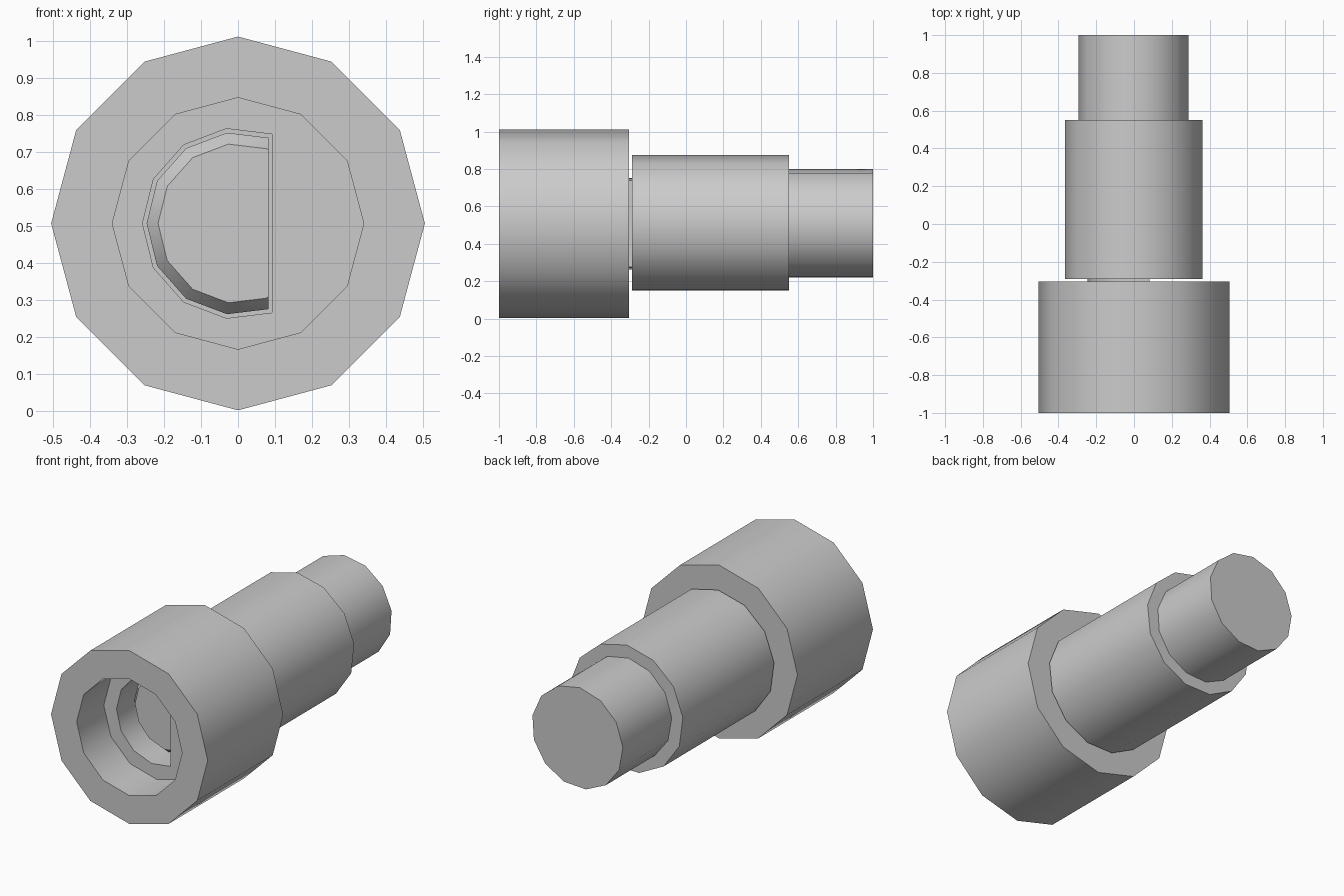
import bpy, bmesh, math

if "Cube" in bpy.data.objects:
    bpy.data.objects.remove(bpy.data.objects["Cube"], do_unlink=True)

AXIS_Z = 0.507      # height of the common axis
FLAT_X = 0.083      # flat side of the keyed shaft

grey = bpy.data.materials.new("plain grey")
grey.use_nodes = True
colour = (0.6, 0.6, 0.6, 1)
grey.diffuse_color = colour
grey.node_tree.nodes["Principled BSDF"].inputs["Base Color"].default_value = colour


def ring(bm, radius, y, sides, start=0.0, count=None):
    """Closed loop of points around the axis; a smaller count leaves a chord."""
    points = []
    for i in range(count or sides):
        a = math.radians(start) + math.tau * i / sides
        points.append(bm.verts.new((radius * math.cos(a), y, AXIS_Z + radius * math.sin(a))))
    return points


def edges_of(bm, loop):
    pairs = zip(loop, loop[1:] + loop[:1])
    return [bm.edges.get(p) or bm.edges.new(p) for p in pairs]


def wall(bm, a, b):
    for i in range(len(a)):
        j = (i + 1) % len(a)
        bm.faces.new((a[i], a[j], b[j], b[i]))


def finish(bm, name):
    bmesh.ops.recalc_face_normals(bm, faces=bm.faces)
    mesh = bpy.data.meshes.new(name)
    bm.to_mesh(mesh)
    bm.free()
    mesh.materials.append(grey)
    obj = bpy.data.objects.new(name, mesh)
    bpy.context.collection.objects.link(obj)
    bpy.ops.object.select_all(action='DESELECT')
    obj.select_set(True)
    bpy.context.view_layer.objects.active = obj
    bpy.ops.object.shade_smooth_by_angle(angle=math.radians(35))
    return obj


def solid(bm, profile, sides, start):
    """Closed turned part from (y, radius) steps."""
    loops = [ring(bm, r, y, sides, start) for y, r in profile]
    for a, b in zip(loops, loops[1:]):
        wall(bm, a, b)
    bm.faces.new(loops[0])
    bm.faces.new(loops[-1])


# Socket head: outer wall, round bore and a D-shaped through hole
bm = bmesh.new()
front, back = -1.0, -0.305
floor = -0.75
outer = [ring(bm, 0.505, y, 12) for y in (front, back)]
bore = [ring(bm, 0.34, y, 12) for y in (front, floor)]
step = 360 / 13
hole = [ring(bm, 0.258, y, 13, 180 - 4 * step, 9) for y in (floor, back)]
wall(bm, outer[0], outer[1])
wall(bm, outer[0], bore[0])
wall(bm, bore[0], bore[1])
wall(bm, hole[0], hole[1])
for rim, inner in ((bore[1], hole[0]), (outer[1], hole[1])):
    bmesh.ops.triangle_fill(bm, edges=edges_of(bm, rim) + edges_of(bm, inner), use_beauty=True)
finish(bm, "socket_head")

# Keyed shaft with a chamfered tip and one flat side
bm = bmesh.new()
solid(bm, [(-0.64, 0.216), (-0.60, 0.247), (-0.285, 0.247)], 13, 180)
cut = bmesh.ops.bisect_plane(bm, geom=bm.verts[:] + bm.edges[:] + bm.faces[:],
                             plane_co=(FLAT_X, 0, 0), plane_no=(1, 0, 0), clear_outer=True)
bmesh.ops.holes_fill(bm, edges=[e for e in bm.edges if e.is_boundary], sides=0)
finish(bm, "keyed_shaft")

# Main barrel and the narrower rear barrel
for name, y0, y1, radius, start in (("main_barrel", -0.29, 0.55, 0.367, 7.5),
                                    ("rear_barrel", 0.55, 1.0, 0.294, 10)):
    bm = bmesh.new()
    solid(bm, [(y0, radius), (y1, radius)], 13, start)
    finish(bm, name)
